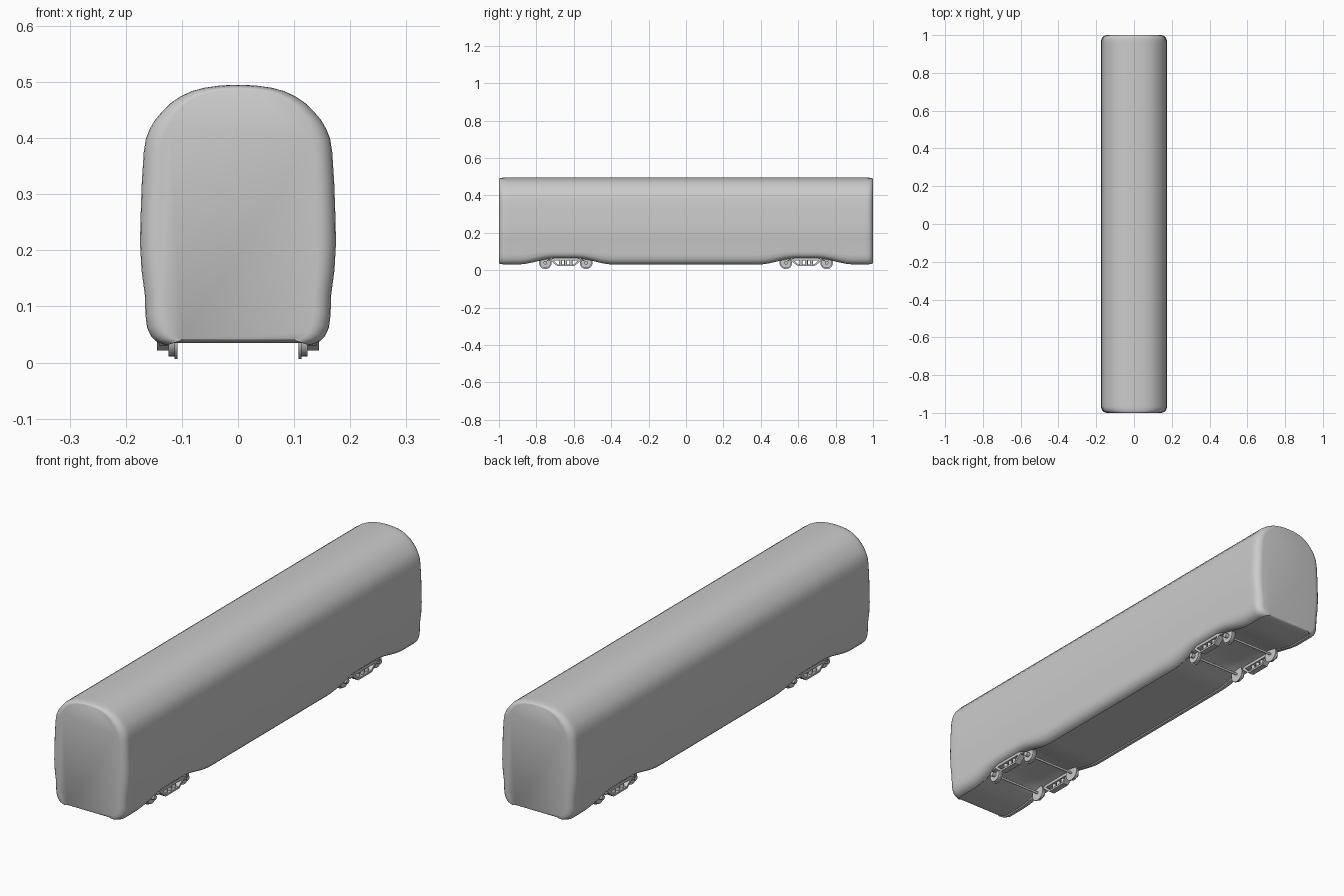
import bpy, bmesh, math
from mathutils import Matrix

if "Cube" in bpy.data.objects:
    bpy.data.objects.remove(bpy.data.objects["Cube"])

BOGIE_Y = 0.643      # bogie centre
WHEEL_Y = 0.109      # axle offset from bogie centre


def finish(name, bm, angle=35):
    bmesh.ops.recalc_face_normals(bm, faces=bm.faces)
    me = bpy.data.meshes.new(name)
    bm.to_mesh(me)
    bm.free()
    me.shade_smooth()
    me.set_sharp_from_angle(angle=math.radians(angle))
    ob = bpy.data.objects.new(name, me)
    bpy.context.collection.objects.link(ob)
    return ob


def smooth(t):
    t = max(0.0, min(1.0, t))
    return t * t * (3 - 2 * t)


# Rounded coach cross-section, right half from floor to roof
half = [(0.0, 0.035), (0.122, 0.035), (0.126, 0.031), (0.135, 0.033), (0.146, 0.038),
        (0.155, 0.047), (0.162, 0.062), (0.165, 0.085), (0.166, 0.12), (0.172, 0.165),
        (0.1745, 0.21), (0.174, 0.25), (0.1715, 0.32), (0.168, 0.375), (0.164, 0.40),
        (0.157, 0.417), (0.149, 0.431), (0.139, 0.443), (0.122, 0.461), (0.103, 0.474),
        (0.082, 0.484), (0.059, 0.490), (0.03, 0.494), (0.0, 0.495)]
profile = half + [(-x, z) for x, z in half[-2:0:-1]]


def section(bm, y, inset_x, inset_z):
    # lower skirt and floor rise in an arch over each bogie
    rise = 0.032 * smooth((0.25 - abs(abs(y) - BOGIE_Y)) / 0.19)
    sx = (0.1745 - inset_x) / 0.1745
    row = []
    for x, z in profile:
        if z < 0.12:
            z = 0.12 - (0.12 - z) * (0.089 - rise) / 0.089
        z = 0.26 + (z - 0.26) * (1 - inset_z / 0.235)
        row.append(bm.verts.new((x * sx, y, z)))
    return row


# Body shell lofted along y with rounded ends
stations = []
for i in range(6):
    t = math.radians(90 * i / 5)
    stations.append((1 - 0.032 * (1 - math.cos(t)), 0.032 * (1 - math.sin(t)),
                     0.008 * (1 - math.sin(t))))
stations = [(y, ix, iz) for y, ix, iz in stations]
stations += [(0.95 - 0.03 * i, 0, 0) for i in range(21)] + [(0.2, 0, 0)]
stations += [(-y, ix, iz) for y, ix, iz in reversed(stations)]
bm = bmesh.new()
rows = [section(bm, *s) for s in stations]
n = len(profile)
for a, b in zip(rows, rows[1:]):
    for i in range(n):
        j = (i + 1) % n
        bm.faces.new((a[i], a[j], b[j], b[i]))
bm.faces.new(rows[0])
bm.faces.new(rows[-1])
finish("coach_body", bm)


def add_cyl(bm, r, depth, loc, axis='X', seg=24):
    rot = Matrix.Rotation(math.pi / 2, 4, 'Y') if axis == 'X' else Matrix()
    bmesh.ops.create_cone(bm, cap_ends=True, segments=seg, radius1=r, radius2=r,
                          depth=depth, matrix=Matrix.Translation(loc) @ rot)


def add_plate(bm, pts, x0, x1):
    # (y, z) outline extruded between x0 and x1
    a = [bm.verts.new((x0, y, z)) for y, z in pts]
    b = [bm.verts.new((x1, y, z)) for y, z in pts]
    bm.faces.new(a)
    bm.faces.new(b)
    for i in range(len(pts)):
        j = (i + 1) % len(pts)
        bm.faces.new((a[i], a[j], b[j], b[i]))


beam = [(-0.08, 0.052), (-0.068, 0.040), (-0.045, 0.022), (0.045, 0.022),
        (0.068, 0.040), (0.08, 0.052), (0.066, 0.052), (0.042, 0.030),
        (-0.042, 0.030), (-0.066, 0.052)]
top_beam = [(-0.10, 0.048), (-0.07, 0.052), (0.07, 0.052), (0.10, 0.048),
            (0.10, 0.054), (0.065, 0.064), (-0.065, 0.064), (-0.10, 0.054)]

for label, cy in (("front", -BOGIE_Y), ("rear", BOGIE_Y)):
    # Wheels with stub hubs, and axles
    wheels, axles, frame, springs = (bmesh.new() for _ in range(4))
    for dy in (-WHEEL_Y, WHEEL_Y):
        y = cy + dy
        add_cyl(axles, 0.005, 0.24, (0, y, 0.040), seg=12)
        for s in (-1, 1):
            add_cyl(wheels, 0.034, 0.005, (s * 0.1105, y, 0.040))
            add_cyl(wheels, 0.029, 0.012, (s * 0.118, y, 0.040))
            add_cyl(axles, 0.010, 0.018, (s * 0.131, y, 0.040), seg=16)
    # Side frames and springs
    for s in (-1, 1):
        for outline in (beam, top_beam):
            add_plate(frame, [(cy + y, z) for y, z in outline], s * 0.118, s * 0.144)
        for dy in (-0.028, 0, 0.028):
            add_cyl(springs, 0.008, 0.026, (s * 0.131, cy + dy, 0.042), 'Z', 12)
    finish(label + "_wheels", wheels)
    finish(label + "_axles", axles)
    finish(label + "_bogie_frame", frame, 20)
    finish(label + "_springs", springs)
